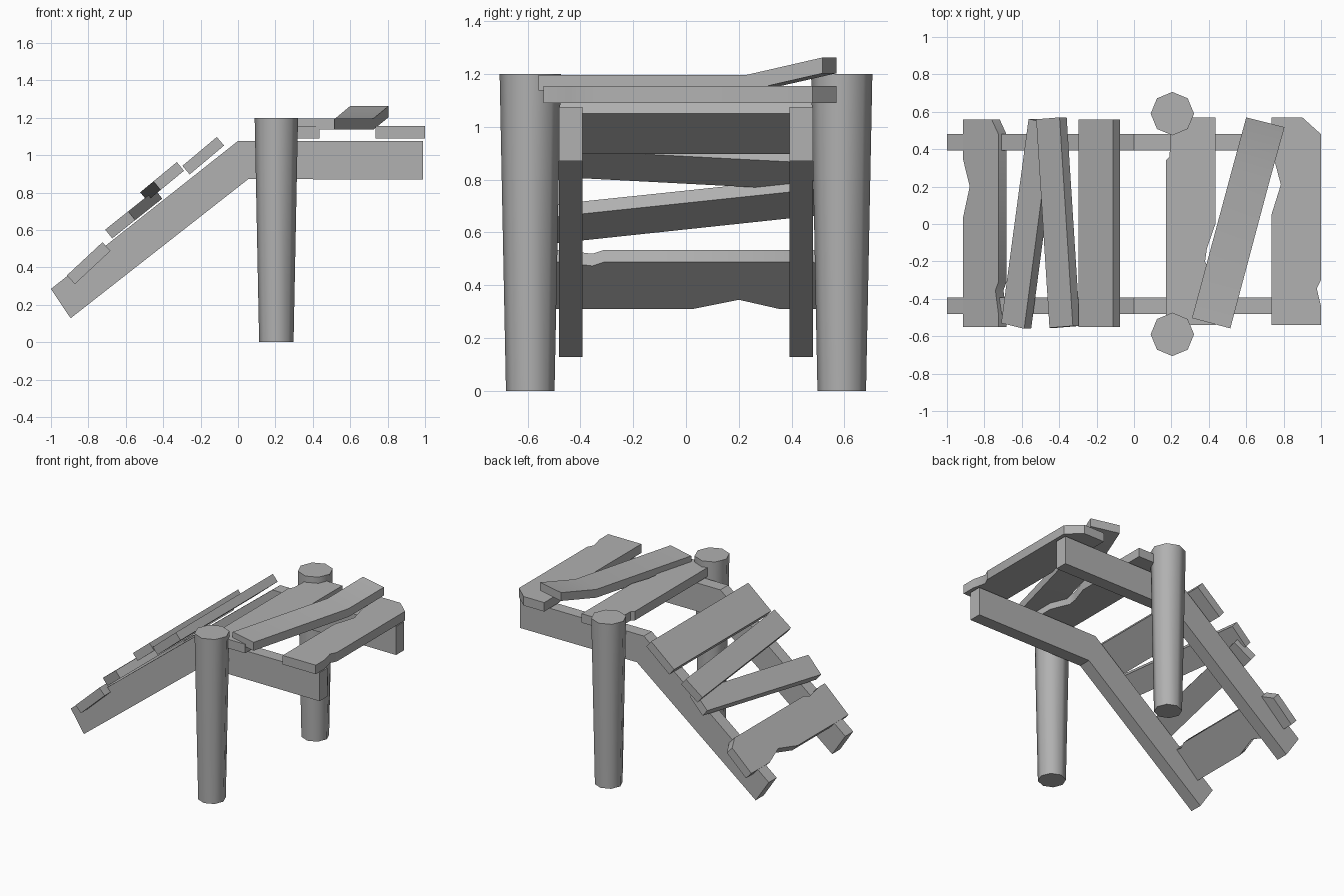
import bpy, bmesh
from math import radians, sin, cos
from mathutils import Vector

if "Cube" in bpy.data.objects:
    bpy.data.objects.remove(bpy.data.objects["Cube"])

grey = bpy.data.materials.new("weathered_grey")
grey.diffuse_color = (0.44, 0.44, 0.44, 1)
grey.use_nodes = True
grey.node_tree.nodes["Principled BSDF"].inputs["Base Color"].default_value = grey.diffuse_color


def finish(ob, angle):
    """Grey material, smooth shading below the given edge angle."""
    ob.data.materials.append(grey)
    bpy.ops.object.select_all(action='DESELECT')
    ob.select_set(True)
    bpy.context.view_layer.objects.active = ob
    bpy.ops.object.shade_smooth_by_angle(angle=radians(angle))


def loft(name, rings, angle=41):
    """Solid joining matching outlines, capped at both ends."""
    bm = bmesh.new()
    vs = [[bm.verts.new(p) for p in ring] for ring in rings]
    for p, q in zip(vs, vs[1:]):
        for i in range(len(p)):
            j = (i + 1) % len(p)
            bm.faces.new((p[i], p[j], q[j], q[i]))
    bm.faces.new(vs[0])
    bm.faces.new(vs[-1])
    bmesh.ops.recalc_face_normals(bm, faces=bm.faces)
    me = bpy.data.meshes.new(name)
    bm.to_mesh(me)
    bm.free()
    ob = bpy.data.objects.new(name, me)
    bpy.context.collection.objects.link(ob)
    finish(ob, angle)


def prism(name, pts, offset, angle=41):
    """Planar outline swept along an offset vector."""
    loft(name, [pts, [Vector(p) + Vector(offset) for p in pts]], angle)


def plank(name, x, z, tilt, outline, thick=0.06):
    """Plank whose top face is an outline (along slope, y) tilted about y."""
    c, s = cos(radians(tilt)), sin(radians(tilt))
    pts = [(x + u * c, y, z + u * s) for u, y in outline]
    prism(name, pts, (thick * s, 0, -thick * c))


# Bent side rails
rail = [(-1, 0.285), (-0.895, 0.128), (0.055, 0.872), (0.99, 0.87), (0.99, 1.076), (0, 1.076)]
for side, y in (("front", -0.482), ("back", 0.392)):
    prism(side + "_rail", [(x, y, z) for x, z in rail], (0, 0.09, 0), 30)

# Tapered, smooth eight-sided posts
for side, y in (("front", -0.59), ("back", 0.59)):
    bpy.ops.mesh.primitive_cone_add(vertices=8, radius1=0.092, radius2=0.116,
                                    depth=1.2, location=(0.205, y, 0.6))
    post = bpy.context.object
    post.name = side + "_post"
    finish(post, 60)

# Level planks with chipped edges
plank("inner_deck_plank", 0, 1.155, 0, [
    (0.17, -0.54), (0.435, -0.54), (0.435, -0.33), (0.38, -0.2), (0.39, -0.13),
    (0.435, 0.0), (0.435, 0.57), (0.2, 0.57), (0.19, 0.36), (0.17, 0.34)], 0.065)
plank("end_deck_plank", 0, 1.155, 0, [
    (0.735, -0.54), (1, -0.54), (1, -0.44), (0.977, -0.345), (1, -0.3),
    (1, 0.48), (0.9, 0.57), (0.735, 0.57), (0.735, 0.4), (0.785, 0.21),
    (0.735, 0.05)], 0.065)

# Skewed deck plank, kinked upward at the back
rows = [((0.31, -0.503), (0.515, -0.558), 1.197),
        ((0.521, 0.28), (0.725, 0.23), 1.197),
        ((0.6, 0.57), (0.805, 0.518), 1.263)]
loft("skewed_deck_plank",
     [[(*l, z), (*r, z), (*r, z - 0.06), (*l, z - 0.06)] for l, r, z in rows])

# Ramp planks, top to bottom
plank("upper_ramp_plank", -0.297, 0.943, 40,
      [(0, -0.55), (0.24, -0.55), (0.24, 0.56), (0, 0.56)])
plank("raised_ramp_plank", -0.452, 0.86, 39.5,
      [(0, -0.555), (0.162, -0.545), (0.07, 0.57), (-0.092, 0.56)])
plank("skewed_ramp_plank", -0.71, 0.602, 38.5,
      [(0, -0.53), (0.157, -0.56), (0.342, 0.535), (0.187, 0.562)])
plank("lower_ramp_plank", -0.915, 0.357, 43, [
    (0, -0.55), (0.26, -0.55), (0.26, -0.48), (0.238, -0.355), (0.26, -0.31),
    (0.26, 0.48), (0.21, 0.56), (0, 0.56), (0, 0.35), (0.05, 0.2), (0, 0.03)], 0.063)
